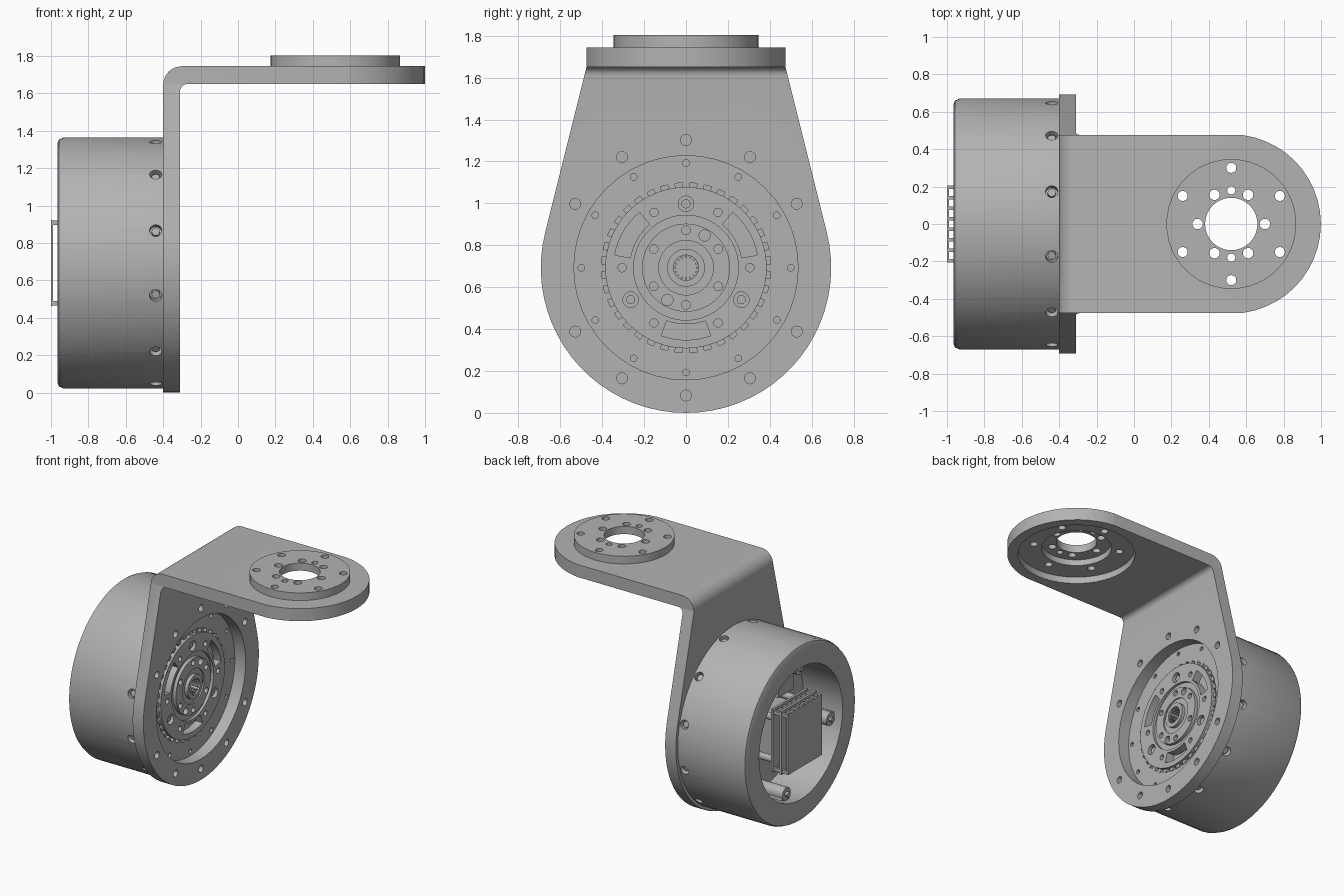
import bpy, bmesh
from math import sin, cos, pi, radians, atan2, acos, hypot
from mathutils import Matrix, Vector

if "Cube" in bpy.data.objects:
    bpy.data.objects.remove(bpy.data.objects["Cube"])

ZC = 0.693            # height of the motor axis
R = 0.693             # radius of the bracket's round end
FX = 0.52             # centre of the top flange along x

grey = bpy.data.materials.new("machined_grey")
grey.use_nodes = True
grey.diffuse_color = (0.45, 0.45, 0.45, 1)
grey.node_tree.nodes["Principled BSDF"].inputs["Base Color"].default_value = (0.45, 0.45, 0.45, 1)


def arc(cu, cv, r, a0, a1, n):
    """Points on an arc, angles in degrees, both ends included."""
    return [(cu + r * cos(radians(a0 + (a1 - a0) * i / n)),
             cv + r * sin(radians(a0 + (a1 - a0) * i / n))) for i in range(n + 1)]


def circle(cu, cv, r, n=20):
    return arc(cu, cv, r, 0, 360, n)[:-1]


def polar(cu, cv, r, deg):
    return cu + r * cos(radians(deg)), cv + r * sin(radians(deg))


def prism(bm, pts, axis, a, b):
    """Extrude a 2D outline from a to b along an axis."""
    place = {"X": lambda u, v, w: (w, u, v), "Y": lambda u, v, w: (u, w, v),
             "Z": lambda u, v, w: (u, v, w)}[axis]
    lo = [bm.verts.new(place(u, v, a)) for u, v in pts]
    hi = [bm.verts.new(place(u, v, b)) for u, v in pts]
    bm.faces.new(lo)
    bm.faces.new(hi)
    for i in range(len(pts)):
        j = (i + 1) % len(pts)
        bm.faces.new((lo[i], lo[j], hi[j], hi[i]))


def box(bm, x0, x1, y0, y1, z0, z1):
    prism(bm, [(x0, y0), (x1, y0), (x1, y1), (x0, y1)], "Z", z0, z1)


def lathe(bm, profile, n=64):
    """Revolve (x, radius) points about the motor axis."""
    vs = [bm.verts.new((x, 0, ZC + r)) for x, r in profile]
    es = [bm.edges.new(p) for p in zip(vs, vs[1:])]
    bmesh.ops.spin(bm, geom=vs + es, cent=(0, 0, ZC), axis=(1, 0, 0),
                   angle=2 * pi, steps=n, use_merge=True)
    bmesh.ops.remove_doubles(bm, verts=bm.verts[:], dist=1e-5)


def make(name, bm):
    bmesh.ops.recalc_face_normals(bm, faces=bm.faces[:])
    me = bpy.data.meshes.new(name)
    bm.to_mesh(me)
    bm.free()
    me.materials.append(grey)
    ob = bpy.data.objects.new(name, me)
    bpy.context.collection.objects.link(ob)
    return ob


def boolean(ob, bm, op="DIFFERENCE"):
    """Apply a boolean with a temporary cutter."""
    cutter = make("cutter", bm)
    cutter.hide_render = True
    mod = ob.modifiers.new("cut", "BOOLEAN")
    mod.operation, mod.solver, mod.object = op, "EXACT", cutter
    bpy.context.view_layer.objects.active = ob
    bpy.ops.object.modifier_apply(modifier=mod.name)
    bpy.data.objects.remove(cutter)


def smooth(*obs):
    bpy.ops.object.select_all(action="DESELECT")
    for ob in obs:
        ob.select_set(True)
        bpy.context.view_layer.objects.active = ob
    bpy.ops.object.shade_smooth_by_angle(angle=radians(30))


# Bracket: bent strip, trimmed by its side and top outlines
bm = bmesh.new()
strip = [(-0.40, -0.1), (-0.31, -0.1)] + arc(-0.27, 1.61, 0.04, 180, 90, 6)
strip += [(1.1, 1.65), (1.1, 1.745)] + arc(-0.30, 1.645, 0.10, 90, 180, 10)
prism(bm, strip, "Y", -0.8, 0.8)
bracket = make("bracket", bm)

bm = bmesh.new()
dy, dz = 0.475, 1.65 - ZC
tangent = (atan2(dz, dy) - acos(R / hypot(dy, dz))) * 180 / pi
prism(bm, arc(0, ZC, R, 180 - tangent, 360 + tangent, 40)
      + [(0.475, 1.65), (0.475, 1.9), (-0.475, 1.9), (-0.475, 1.65)], "X", -1, 1.5)
boolean(bracket, bm, "INTERSECT")
bm = bmesh.new()
prism(bm, arc(FX, 0, 0.479, -90, 90, 24)
      + [(-0.29, 0.479), (-0.29, 0.8), (-0.6, 0.8), (-0.6, -0.8), (-0.29, -0.8), (-0.29, -0.479)],
      "Z", -0.5, 2)
boolean(bracket, bm, "INTERSECT")

# Bracket openings: motor window, screw holes and flange recess
bm = bmesh.new()
prism(bm, circle(0, ZC, 0.535, 48), "X", -0.5, -0.2)
for a in range(0, 360, 30):
    if a % 180:
        prism(bm, circle(*polar(0, ZC, 0.61, a), 0.026, 16), "X", -0.5, -0.2)
prism(bm, circle(FX, 0, 0.405, 48), "Z", 1.5, 1.70)
boolean(bracket, bm)
bm = bmesh.new()
prism(bm, circle(FX, 0, 0.243, 40), "Z", 1.6, 1.8)
for a in range(30, 390, 60):
    prism(bm, circle(*polar(FX, 0, 0.30, a), 0.027, 16), "Z", 1.6, 1.8)
boolean(bracket, bm)

# Output flange on top, stepped underneath, with its bolt pattern
bm = bmesh.new()
prism(bm, circle(FX, 0, 0.347, 48), "Z", 1.745, 1.803)
flange = make("top_flange", bm)
bm = bmesh.new()
prism(bm, circle(FX, 0, 0.14, 40), "Z", 1.6, 1.9)
for a in range(0, 360, 60):
    prism(bm, circle(*polar(FX, 0, 0.18, a), 0.028, 16), "Z", 1.6, 1.9)
    prism(bm, circle(*polar(FX, 0, 0.30, a + 30), 0.027, 16), "Z", 1.6, 1.9)
for a in (90, 270):
    prism(bm, circle(*polar(FX, 0, 0.18, a), 0.022, 16), "Z", 1.6, 1.9)
boolean(flange, bm)

# Motor housing: hollow at the rear, stepped rotor at the front
bm = bmesh.new()
lathe(bm, [(-0.40, 0), (-0.45, 0), (-0.45, 0.06), (-0.36, 0.06), (-0.36, 0.09), (-0.385, 0.09),
           (-0.385, 0.13), (-0.375, 0.13), (-0.375, 0.21), (-0.40, 0.21), (-0.40, 0.25),
           (-0.38, 0.25), (-0.38, 0.385), (-0.44, 0.385), (-0.44, 0.405), (-0.40, 0.405),
           (-0.40, 0.67), (-0.935, 0.67), (-0.957, 0.66), (-0.965, 0.64), (-0.965, 0.50),
           (-0.64, 0.50), (-0.64, 0)][1:])
housing = make("motor_housing", bm)

# Housing cuts: rotor pockets, face holes and radial screw holes
bm = bmesh.new()
for a in range(0, 360, 30):
    prism(bm, circle(*polar(0, ZC, 0.50, a), 0.016, 12), "X", -0.44, -0.3)
    turn = Matrix.Translation((-0.44, 0, ZC)) @ Matrix.Rotation(radians(a + 15), 4, "X")
    bmesh.ops.create_cone(bm, cap_ends=True, segments=16, radius1=0.033, radius2=0.033,
                          depth=0.09, matrix=turn @ Matrix.Translation((0, 0, 0.67)))
for a in range(0, 360, 60):
    prism(bm, circle(*polar(0, ZC, 0.305, a), 0.02, 14), "X", -0.44, -0.3)
    prism(bm, circle(*polar(0, ZC, 0.178, a + 30), 0.021, 14), "X", -0.43, -0.3)
for a in (90, 210, 330):
    prism(bm, circle(*polar(0, ZC, 0.305, a), 0.037, 20), "X", -0.42, -0.3)
    slot = arc(0, ZC, 0.345, a + 40, a + 80, 8) + arc(0, ZC, 0.27, a + 80, a + 40, 8)
    prism(bm, slot, "X", -0.44, -0.3)
for a in (60, 240):
    prism(bm, circle(*polar(0, ZC, 0.178, a), 0.027, 16), "X", -0.42, -0.3)
boolean(housing, bm)

# Screws seated in the radial holes and the rotor
bm = bmesh.new()
for a in range(15, 375, 30):
    turn = Matrix.Translation((-0.44, 0, ZC)) @ Matrix.Rotation(radians(a), 4, "X")
    bmesh.ops.create_cone(bm, cap_ends=True, segments=12, radius1=0.022, radius2=0.022,
                          depth=0.04, matrix=turn @ Matrix.Translation((0, 0, 0.63)))
for a in (90, 210, 330):
    prism(bm, circle(*polar(0, ZC, 0.305, a), 0.022, 14), "X", -0.43, -0.395)
screws = make("screws", bm)

# Rotor teeth in the ring gap and splines inside the shaft
bm = bmesh.new()
for count, r0, r1, half, x0, x1 in ((36, 0.38, 0.41, 2.5, -0.445, -0.395),
                                    (16, 0.048, 0.065, 5, -0.455, -0.37)):
    for i in range(count):
        a = i * 360 / count
        prism(bm, [polar(0, ZC, r0, a - half), polar(0, ZC, r1, a - half),
                   polar(0, ZC, r1, a + half), polar(0, ZC, r0, a + half)], "X", x0, x1)
teeth = make("rotor_teeth", bm)

# Standoffs and wall tabs inside the rear opening
bm = bmesh.new()
for a in range(10, 370, 90):
    u, v = polar(0, ZC, 0.455, a)
    prism(bm, circle(u, v, 0.05, 20), "X", -0.66, -0.90)
    prism(bm, circle(u, v, 0.02, 12), "X", -0.89, -0.92)
    prism(bm, [polar(0, ZC, r, a + d) for r, d in ((0.45, -5), (0.51, -5), (0.51, 5), (0.45, 5))],
          "X", -0.66, -0.895)
standoffs = make("standoffs", bm)

# Stacked circuit boards, pin rows and rear cover
bm = bmesh.new()
box(bm, -1.0, -0.99, -0.205, 0.205, ZC - 0.23, ZC + 0.23)
for x in (-0.95, -0.88):
    box(bm, x, x + 0.018, -0.21, 0.21, ZC - 0.24, ZC + 0.24)
box(bm, -0.80, -0.64, -0.12, 0.12, ZC - 0.16, ZC + 0.16)
box(bm, -0.84, -0.64, -0.09, 0.09, ZC + 0.27, ZC + 0.38)
for side in (-1, 1):
    z = ZC + side * 0.215
    for i in range(8):
        y = -0.196 + i * 0.056
        box(bm, -0.993, -0.86, y - 0.01, y + 0.01, z - 0.012, z + 0.012)
    for y in (-0.17, 0.17):
        prism(bm, circle(y, ZC + side * 0.16, 0.025, 12), "X", -0.88, -0.63)
boards = make("circuit_boards", bm)

smooth(bracket, flange, housing, screws, standoffs)
